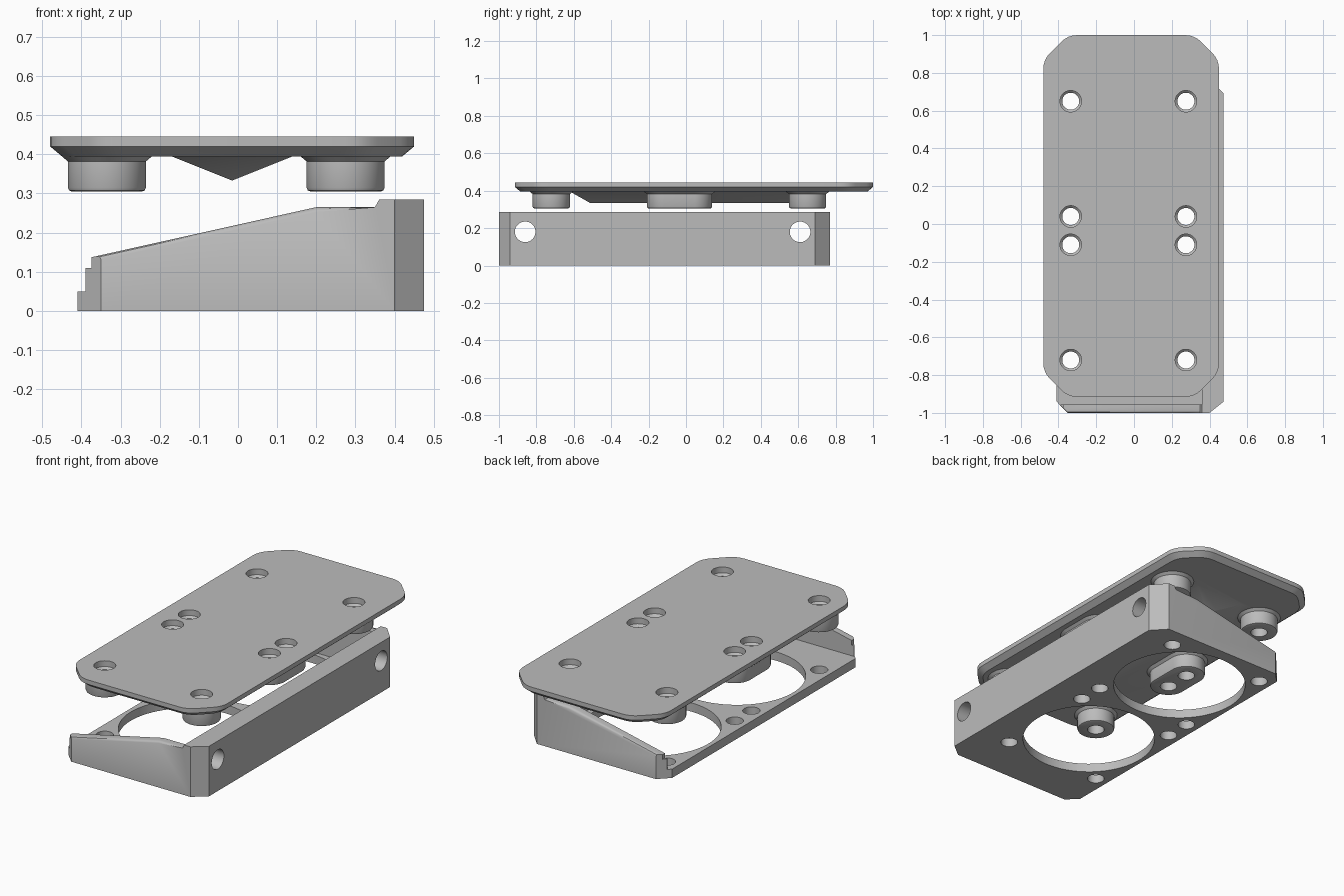
import bpy, bmesh, math
from mathutils import Vector

if "Cube" in bpy.data.objects:
    bpy.data.objects.remove(bpy.data.objects["Cube"])

grey = bpy.data.materials.new("mid grey")
grey.diffuse_color = (0.5, 0.5, 0.5, 1)
grey.use_nodes = True
grey.node_tree.nodes["Principled BSDF"].inputs["Base Color"].default_value = grey.diffuse_color

HOLE_X = (-0.335, 0.275)
HOLE_Y = (-0.72, -0.11, 0.04, 0.65)
FAN_X, FAN_Y, FAN_R = -0.03, (-0.415, 0.345), 0.355


def make(name, bm):
    bmesh.ops.recalc_face_normals(bm, faces=bm.faces)
    me = bpy.data.meshes.new(name)
    bm.to_mesh(me)
    bm.free()
    ob = bpy.data.objects.new(name, me)
    bpy.context.collection.objects.link(ob)
    me.materials.append(grey)
    return ob


def loft(name, rings):
    """Solid through stacked rings with equal point counts."""
    bm = bmesh.new()
    rows = [[bm.verts.new(p) for p in r] for r in rings]
    n = len(rows[0])
    for a, b in zip(rows, rows[1:]):
        for i in range(n):
            j = (i + 1) % n
            bm.faces.new((a[i], a[j], b[j], b[i]))
    bm.faces.new(rows[0][::-1])
    bm.faces.new(rows[-1])
    return make(name, bm)


def stadium(x, y0, y1, r, z, n=40):
    """Circle, or a slot shape when y0 and y1 differ."""
    pts = []
    for i in range(n):
        a = 2 * math.pi * (i + 0.5) / n
        pts.append((x + r * math.cos(a), (y1 if math.sin(a) > 0 else y0) + r * math.sin(a), z))
    return pts


def plate_ring(inset, z, cx=-0.015, cy=0.0425, hx=0.465, hy=0.9575, cut=0.13):
    """Rectangle with cut corners, each cut end softly rounded."""
    hx, hy, cut = hx - inset, hy - inset, cut - inset * 0.59
    octagon = [Vector((sx * a, sy * b)) for sx, sy, a, b in (
        (1, -1, hx, hy - cut), (1, 1, hx, hy - cut), (1, 1, hx - cut, hy), (-1, 1, hx - cut, hy),
        (-1, 1, hx, hy - cut), (-1, -1, hx, hy - cut), (-1, -1, hx - cut, hy), (1, -1, hx - cut, hy))]
    pts = []
    for i, p in enumerate(octagon):
        a = p + (octagon[i - 1] - p).normalized() * 0.05
        b = p + (octagon[(i + 1) % 8] - p).normalized() * 0.05
        for k in range(5):
            t = k / 4
            q = a * (1 - t) ** 2 + p * 2 * t * (1 - t) + b * t * t
            pts.append((q.x + cx, q.y + cy, z))
    return pts


def boolean(ob, other, op):
    m = ob.modifiers.new(op.lower(), 'BOOLEAN')
    m.object, m.operation, m.solver = other, op, 'EXACT'
    bpy.context.view_layer.objects.active = ob
    bpy.ops.object.modifier_apply(modifier=m.name)
    bpy.data.objects.remove(other)


def smooth(ob):
    bpy.ops.object.select_all(action='DESELECT')
    ob.select_set(True)
    bpy.context.view_layer.objects.active = ob
    bpy.ops.object.shade_smooth_by_angle(angle=math.radians(30))


# Bracket: corner-cut footprint intersected with the sloping side profile
foot = [(-0.35, -1), (0.40, -1), (0.475, -0.94), (0.475, 0.69), (0.40, 0.77),
        (-0.35, 0.77), (-0.41, 0.71), (-0.41, -0.94)]
bracket = loft("bracket", [[(x, y, z) for x, y in foot] for z in (0, 0.285)])
side = [(-0.5, -0.1), (0.6, -0.1), (0.6, 0.4), (0.36, 0.4), (0.36, 0.283), (0.35, 0.265),
        (0.2, 0.265), (-0.375, 0.137), (-0.375, 0.11), (-0.39, 0.11), (-0.39, 0.05), (-0.5, 0.05)]
boolean(bracket, loft("profile_cutter", [[(x, y, z) for x, z in side] for y in (-1.2, 1.2)]), 'INTERSECT')

# Softened outer top edges of the two end walls
bm = bmesh.new()
bm.from_mesh(bracket.data)
edges = [e for e in bm.edges
         if all((v.co.y < -0.99 or v.co.y > 0.76) and v.co.z > 0.13 and v.co.x < 0.355 for v in e.verts)
         and abs(e.verts[0].co.x - e.verts[1].co.x) > 0.05]
bmesh.ops.bevel(bm, geom=edges, offset=0.012, segments=2, affect='EDGES', profile=0.5)
bm.to_mesh(bracket.data)
bm.free()

# Open tray between the end walls and the tall wall
tray = [(-0.6, -0.955), (0.36, -0.955), (0.36, 0.725), (-0.6, 0.725)]
boolean(bracket, loft("tray_cutter", [[(x, y, z) for x, y in tray] for z in (0.05, 0.5)]), 'DIFFERENCE')

# Fan openings, floor screw holes and wall holes
for y in FAN_Y:
    boolean(bracket, loft("fan_cutter", [stadium(FAN_X, y, y, FAN_R, z, 96) for z in (-0.1, 0.2)]), 'DIFFERENCE')
for x in HOLE_X:
    for y in HOLE_Y:
        boolean(bracket, loft("screw_cutter", [stadium(x, y, y, 0.045, z, 32) for z in (-0.1, 0.1)]), 'DIFFERENCE')
for y in (-0.86, 0.61):
    ring = stadium(0.18, y, y, 0.055, 0)
    boolean(bracket, loft("wall_cutter", [[(x, q, p) for p, q, _ in ring] for x in (0.3, 0.6)]), 'DIFFERENCE')
smooth(bracket)

# Cover plate with a chamfered underside
cover = loft("cover_plate", [plate_ring(i, z) for i, z in ((0.03, 0.395), (0, 0.42), (0, 0.445))])

# Posts: four round ones at the ends, two slotted ones in the middle
for x in HOLE_X:
    for y0, y1 in ((-0.72, -0.72), (-0.11, 0.04), (0.65, 0.65)):
        steps = ((0.090, 0.305), (0.097, 0.308), (0.1, 0.315), (0.1, 0.382), (0.118, 0.397), (0.118, 0.41))
        boolean(cover, loft("post", [stadium(x, y0, y1, r, z) for r, z in steps]), 'UNION')

# Tapered ridge under the cover
ridge = bmesh.new()
for p in [(x, y, z) for x in (-0.17, 0.14) for y, z in ((-0.62, 0.395), (0.705, 0.395), (-0.62, 0.41), (0.705, 0.41))] \
        + [(-0.015, -0.51, 0.333), (-0.015, 0.595, 0.333)]:
    ridge.verts.new(p)
bmesh.ops.convex_hull(ridge, input=ridge.verts)
boolean(cover, make("ridge", ridge), 'UNION')

# Countersunk screw holes through cover and posts
for x in HOLE_X:
    for y in HOLE_Y:
        steps = ((0.045, 0.2), (0.045, 0.40), (0.057, 0.412), (0.057, 0.5))
        boolean(cover, loft("cover_cutter", [stadium(x, y, y, r, z, 32) for r, z in steps]), 'DIFFERENCE')
smooth(cover)
